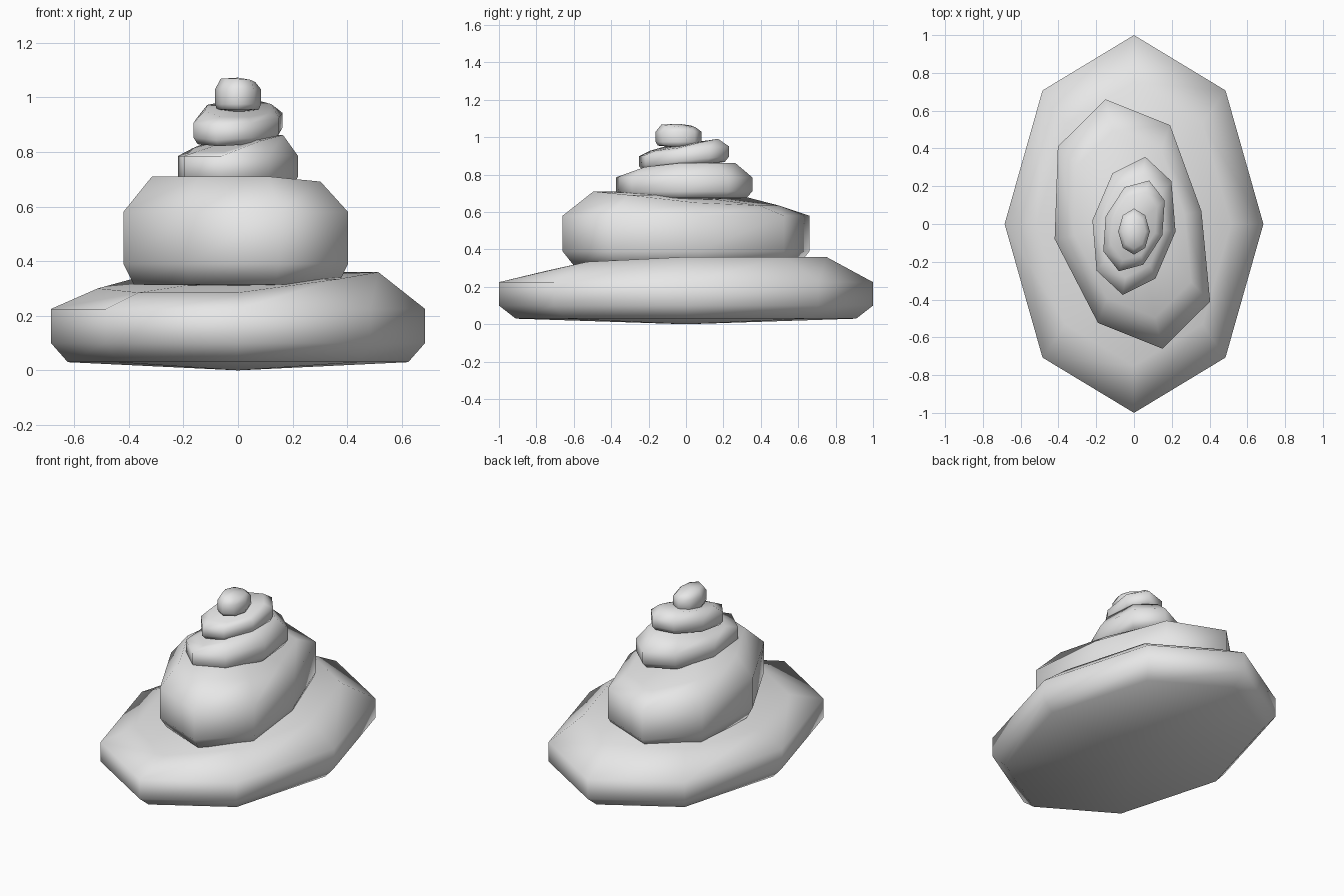
import bpy
import bmesh
from math import cos, sin, pi
from mathutils import Vector

cube = bpy.data.objects.get("Cube")
if cube:
    bpy.data.objects.remove(cube, do_unlink=True)

# One plain grey for every stone
grey = bpy.data.materials.new("stone_grey")
grey.use_nodes = True
color = (0.8, 0.8, 0.8, 1)
grey.diffuse_color = color
grey.node_tree.nodes["Principled BSDF"].inputs["Base Color"].default_value = color

SIDES = 8
RING_SCALES = (0.91, 1.0, 1.0, 0.75)               # radius of each ring, bottom to top
WORN = (0, 0, 0, 0.25, 0.8, 1, 1, 0.35)            # how far each top corner is worn down


def stone(name, centre, axis_a, axis_b, heights, wear, tilt=(0, 0), dent=1.0):
    """Eight-sided pebble on two ground-plane axes; heights run pole, rings, pole."""
    a, b, mid = Vector(axis_a), Vector(axis_b), Vector(centre)
    bm = bmesh.new()

    def add(flat, z):
        p = mid + flat
        return bm.verts.new((p.x, p.y, z + flat.dot(Vector(tilt))))

    rings = []
    for level, scale in enumerate(RING_SCALES):
        ring = []
        for k in range(SIDES):
            t = 2 * pi * k / SIDES
            flat = (a * cos(t) + b * sin(t)) * scale
            z = heights[level + 1]
            if level == len(RING_SCALES) - 1:
                z -= wear * WORN[k]
            if k == SIDES // 2:
                flat *= dent
            ring.append(add(flat, z))
        rings.append(ring)
    bottom = add(Vector((0, 0)), heights[0])
    top = add(Vector((0, 0)), heights[-1])

    for k in range(SIDES):
        n = (k + 1) % SIDES
        bm.faces.new((bottom, rings[0][n], rings[0][k]))
        bm.faces.new((top, rings[-1][k], rings[-1][n]))
        for low, high in zip(rings, rings[1:]):
            bm.faces.new((low[k], low[n], high[n], high[k]))
    bmesh.ops.recalc_face_normals(bm, faces=bm.faces)

    mesh = bpy.data.meshes.new(name)
    bm.to_mesh(mesh)
    bm.free()
    mesh.materials.append(grey)
    mesh.shade_smooth()
    obj = bpy.data.objects.new(name, mesh)
    bpy.context.collection.objects.link(obj)
    return obj


# Stack from the ground up, each stone turned differently
stone("base_stone", (0, 0), (0.685, 0), (0, 1),
      (0, 0.03, 0.1, 0.225, 0.36, 0.34), 0.075)
stone("second_stone", (0, 0), (-0.42, -0.08), (0.15, -0.66),
      (0.3, 0.315, 0.39, 0.58, 0.71, 0.69), 0.075, dent=0.85)
stone("middle_stone", (0, -0.01), (0.22, -0.03), (0.06, 0.365),
      (0.66, 0.675, 0.71, 0.785, 0.862, 0.85), 0.06)
stone("fourth_stone", (0, -0.01), (0.08, 0.24), (-0.15, 0.05),
      (0.835, 0.845, 0.87, 0.925, 0.972, 0.96), 0.03, tilt=(0.03, 0.1))
stone("top_stone", (0, -0.04), (-0.084, 0), (0, -0.122),
      (0.945, 0.955, 0.975, 1.03, 1.068, 1.072), 0.015)
